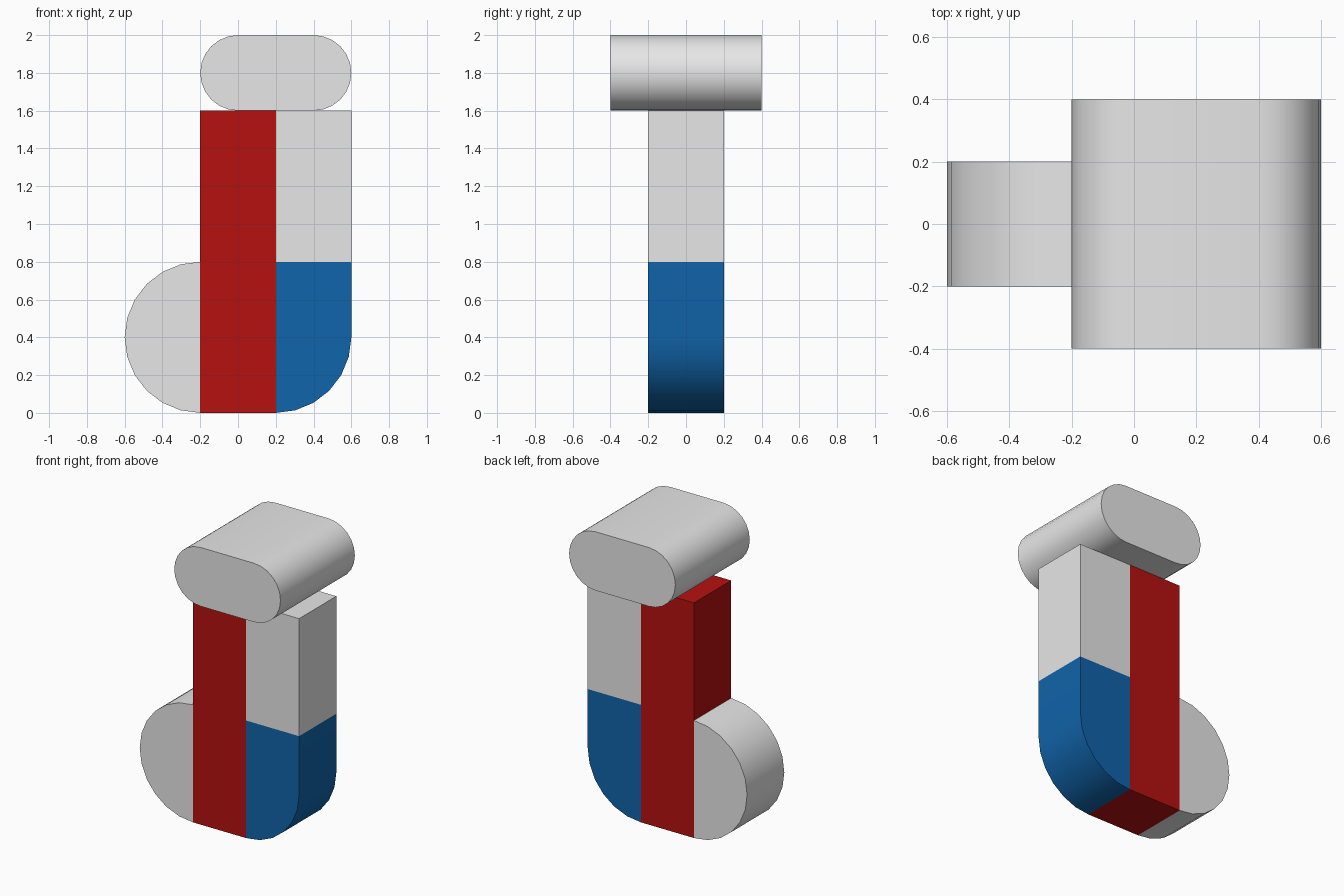
import bpy
import bmesh
from math import cos, sin, radians

if "Cube" in bpy.data.objects:
    bpy.data.objects.remove(bpy.data.objects["Cube"])


def material(name, colour):
    mat = bpy.data.materials.new(name)
    mat.use_nodes = True
    mat.diffuse_color = (*colour, 1)
    mat.node_tree.nodes["Principled BSDF"].inputs["Base Color"].default_value = (*colour, 1)
    return mat


def arc(cx, cz, radius, start, end, step=15):
    """Points along an arc in the xz plane, angles in degrees."""
    return [(cx + radius * cos(radians(a)), cz + radius * sin(radians(a)))
            for a in range(start, end + 1, step)]


def prism(name, outline, half_depth, mat):
    """Extrude an xz outline evenly along y."""
    bm = bmesh.new()
    face = bm.faces.new([bm.verts.new((x, -half_depth, z)) for x, z in outline])
    new = bmesh.ops.extrude_face_region(bm, geom=[face])["geom"]
    verts = [v for v in new if isinstance(v, bmesh.types.BMVert)]
    bmesh.ops.translate(bm, verts=verts, vec=(0, 2 * half_depth, 0))
    bmesh.ops.recalc_face_normals(bm, faces=bm.faces)
    mesh = bpy.data.meshes.new(name)
    bm.to_mesh(mesh)
    bm.free()
    mesh.materials.append(mat)
    obj = bpy.data.objects.new(name, mesh)
    bpy.context.collection.objects.link(obj)
    bpy.ops.object.select_all(action="DESELECT")
    obj.select_set(True)
    bpy.context.view_layer.objects.active = obj
    bpy.ops.object.shade_smooth_by_angle(angle=radians(30))
    return obj


grey = material("light grey", (0.8, 0.8, 0.8))
red = material("red", (0.47, 0.0055, 0.0055))
blue = material("blue", (0.0055, 0.128, 0.405))

# Upright body: red column, grey upper block, rounded blue lower block
prism("centre_column", [(-0.2, 0), (0.2, 0), (0.2, 1.6), (-0.2, 1.6)], 0.2, red)
prism("upper_block", [(0.2, 0.8), (0.6, 0.8), (0.6, 1.6), (0.2, 1.6)], 0.2, grey)
prism("lower_block", arc(0.2, 0.4, 0.4, 270, 360) + [(0.6, 0.8), (0.2, 0.8)], 0.2, blue)

# Half disc on the side of the column
prism("side_half_disc", arc(-0.2, 0.4, 0.4, 90, 270), 0.2, grey)

# Rounded cap lying across the top
prism("top_cap", arc(0.4, 1.8, 0.2, -90, 90) + arc(0, 1.8, 0.2, 90, 270), 0.4, grey)
